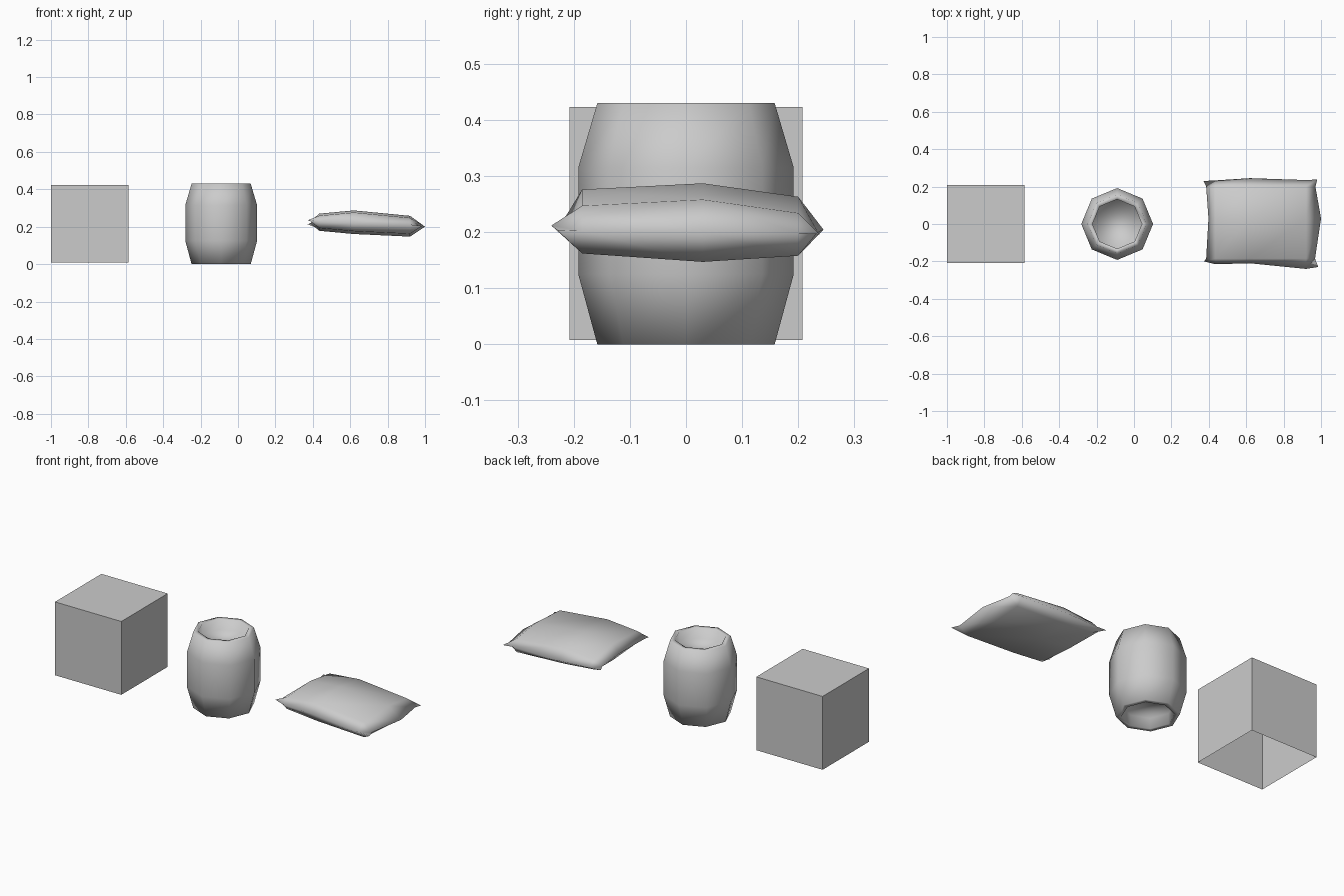
import bpy
import bmesh
from math import cos, sin, pi

old = bpy.data.objects.get("Cube")
if old:
    bpy.data.objects.remove(old, do_unlink=True)

grey = bpy.data.materials.new("plain_grey")
grey.use_nodes = True
colour = (0.6, 0.6, 0.6, 1)
grey.diffuse_color = colour
grey.node_tree.nodes["Principled BSDF"].inputs["Base Color"].default_value = colour


def finish(name, bm, location, smooth):
    """Turn a bmesh into a named, coloured object."""
    mesh = bpy.data.meshes.new(name)
    for face in bm.faces:
        face.smooth = smooth
    bm.to_mesh(mesh)
    bm.free()
    mesh.materials.append(grey)
    obj = bpy.data.objects.new(name, mesh)
    obj.location = location
    bpy.context.collection.objects.link(obj)
    return obj


# Crate: a cube left open underneath
bm = bmesh.new()
bmesh.ops.create_cube(bm, size=0.415)
bm.normal_update()
bottom = [f for f in bm.faces if f.normal.z < -0.5]
bmesh.ops.delete(bm, geom=bottom, context="FACES_ONLY")
finish("crate", bm, (-0.793, 0, 0.2155), False)

# Barrel: eight-sided bulged shell with a recessed lid at each end
profile = [(0.132, 0.06), (0.132, 0), (0.158, 0), (0.192, 0.125),
           (0.192, 0.315), (0.158, 0.43), (0.132, 0.43), (0.132, 0.37)]
sides = 8
bm = bmesh.new()
rings = []
for radius, z in profile:
    rings.append([bm.verts.new((radius * cos(2 * pi * i / sides),
                                radius * sin(2 * pi * i / sides), z))
                  for i in range(sides)])
for low, high in zip(rings, rings[1:]):
    for i in range(sides):
        j = (i + 1) % sides
        bm.faces.new((low[i], low[j], high[j], high[i]))
bm.faces.new(rings[0][::-1])
bm.faces.new(rings[-1])
finish("barrel", bm, (-0.09, 0, 0), True)

# Pillow: two puffed sheets that share a pinched, wavy seam
columns = [0.385, 0.435, 0.62, 0.92, 0.98]
rows = [-0.22, -0.185, 0.03, 0.2, 0.24]
front_edge = [-0.2, -0.215, -0.21, -0.24, -0.23]
back_edge = [0.23, 0.233, 0.245, 0.235, 0.238]
left_edge = [0.374, 0.386, 0.398, 0.386, 0.372]
right_edge = [0.985, 0.968, 1.0, 0.97, 0.98]
last = len(columns) - 1
top_by_column = [0, 0.27, 0.287, 0.258, 0]
bottom_by_column = [0, 0.178, 0.161, 0.147, 0]
top_row_offset = [0, -0.011, 0, -0.024, 0]
bottom_row_offset = [0, 0.015, 0, 0.011, 0]


def seam_height(i, j):
    # The seam drops gently from the left end to the right end
    u, v = i / last, j / last
    return 0.235 - 0.031 * u - 0.022 * v * (1 - u) - 0.008 * u * v


bm = bmesh.new()
seam = {}


def pillow_vertex(i, j, heights, offsets):
    on_seam = i in (0, last) or j in (0, last)
    if not on_seam:
        return bm.verts.new((columns[i], rows[j], heights[i] + offsets[j]))
    if (i, j) not in seam:
        x, y = columns[i], rows[j]
        if i in (0, last):
            x = (right_edge if i else left_edge)[j]
        if j in (0, last):
            y = (back_edge if j else front_edge)[i]
        seam[i, j] = bm.verts.new((x, y, seam_height(i, j)))
    return seam[i, j]


for heights, offsets, flip in ((top_by_column, top_row_offset, False),
                               (bottom_by_column, bottom_row_offset, True)):
    sheet = [[pillow_vertex(i, j, heights, offsets) for j in range(last + 1)]
             for i in range(last + 1)]
    for i in range(last):
        for j in range(last):
            quad = [sheet[i][j], sheet[i + 1][j],
                    sheet[i + 1][j + 1], sheet[i][j + 1]]
            bm.faces.new(quad[::-1] if flip else quad)
finish("pillow", bm, (0, 0, 0), True)
